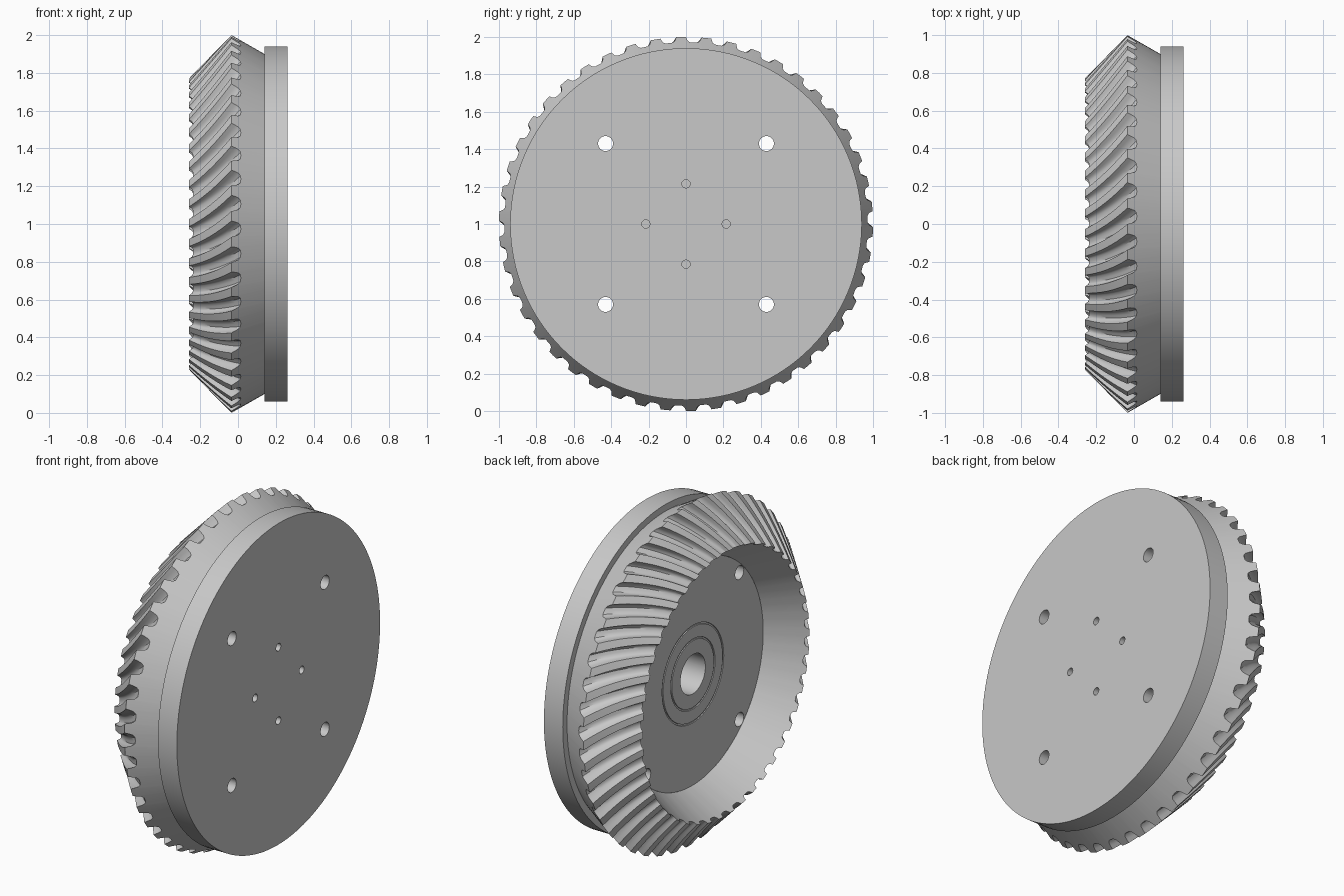
import bpy, bmesh, math
from mathutils import Matrix

cube = bpy.data.objects.get("Cube")
if cube:
    bpy.data.objects.remove(cube)

TEETH = 46
STEPS = 8                      # rows along each tooth
TWIST = math.radians(9.8)      # spiral from inner to outer end
START = math.radians(91.5)     # outer end of the first tooth
AXIS_Z = 1.0
FLOOR_X = -.045

steel = bpy.data.materials.new("grey steel")
steel.use_nodes = True
GREY = (0.58, 0.58, 0.58, 1)
steel.diffuse_color = GREY
steel.node_tree.nodes["Principled BSDF"].inputs["Base Color"].default_value = GREY


def finish(name, bm):
    bmesh.ops.recalc_face_normals(bm, faces=bm.faces)
    mesh = bpy.data.meshes.new(name)
    bm.to_mesh(mesh)
    bm.free()
    mesh.materials.append(steel)
    ob = bpy.data.objects.new(name, mesh)
    ob.location.z = AXIS_Z
    bpy.context.collection.objects.link(ob)
    return ob


def select(ob):
    bpy.ops.object.select_all(action='DESELECT')
    ob.select_set(True)
    bpy.context.view_layer.objects.active = ob


def skin(bm, rows):
    """Join rings of (x, radius, angle) points into a turned surface."""
    rings = [[bm.verts.new((x, r * math.cos(a), r * math.sin(a))) for x, r, a in row]
             for row in rows]
    for a, b in zip(rings, rings[1:]):
        for i in range(len(a)):
            j = (i + 1) % len(a)
            bm.faces.new((a[i], a[j], b[j], b[i]))
    return rings


def lerp(a, b, t):
    return a + (b - a) * t


# Spiral-toothed ring: one tooth pitch as (position, groove depth)
pitch = [(-.19, 0), (0, 0), (.19, 0), (.225, .4), (.27, .75), (.36, .97),
         (.5, 1), (.64, .97), (.73, .75), (.775, .4)]
columns = [(START + (k + p) * 2 * math.pi / TEETH, d)
           for k in range(TEETH) for p, d in pitch]
tip_in, tip_out = (-.26, .77), (-.035, 1.0)
root_in, root_out = (-.238, .758), (.015, .971)

rows = [[(FLOOR_X, .65, a + TWIST) for a, d in columns]]
for s in range(STEPS + 1):
    t = s / STEPS
    turn = TWIST * (1 - .9 * t - .1 * t * t)
    row = []
    for a, d in columns:
        x = lerp(lerp(tip_in[0], tip_out[0], t), lerp(root_in[0], root_out[0], t), d)
        r = lerp(lerp(tip_in[1], tip_out[1], t), lerp(root_in[1], root_out[1], t), d)
        row.append((x, r, a + turn))
    rows.append(row)
rows.append([(.14, .9, a) for a, d in columns])
bm = bmesh.new()
skin(bm, rows)
toothed_ring = finish("toothed_ring", bm)

# Back plate with a flat web floor and two fine turned grooves
profile = []
for groove in (.2, .28):
    profile += [(FLOOR_X, groove - .005), (FLOOR_X + .005, groove - .004),
                (FLOOR_X + .005, groove + .004), (FLOOR_X, groove + .005)]
profile += [(FLOOR_X, .65), (.14, .65), (.14, .94), (.262, .94)]
angles = [i * 2 * math.pi / 128 for i in range(128)]
bm = bmesh.new()
rings = skin(bm, [[(x, r, a) for a in angles] for x, r in profile])
bm.faces.new(rings[0])
bm.faces.new(rings[-1])
back_plate = finish("back_plate", bm)


# Bore, bolt holes and blind pin holes
def drill(x0, x1, radius, y, z, sides):
    bm = bmesh.new()
    place = Matrix.Translation(((x0 + x1) / 2, y, z)) @ Matrix.Rotation(math.pi / 2, 4, 'Y')
    bmesh.ops.create_cone(bm, cap_ends=True, segments=sides, radius1=radius,
                          radius2=radius, depth=x1 - x0, matrix=place)
    cutter = finish("hole_cutter", bm)
    cutter.hide_render = True
    mod = back_plate.modifiers.new("hole", 'BOOLEAN')
    mod.object = cutter
    mod.solver = 'EXACT'
    select(back_plate)
    bpy.ops.object.modifier_apply(modifier=mod.name)
    bpy.data.objects.remove(cutter)


drill(-.1, .22, .115, 0, 0, 48)
for y in (-.43, .43):
    for z in (-.43, .43):
        drill(-.1, .4, .04, y, z, 32)
for y, z in ((.215, 0), (-.215, 0), (0, .215), (0, -.215)):
    drill(.16, .4, .022, y, z, 24)

for ob in (toothed_ring, back_plate):
    select(ob)
    bpy.ops.object.shade_smooth_by_angle(angle=math.radians(35))
